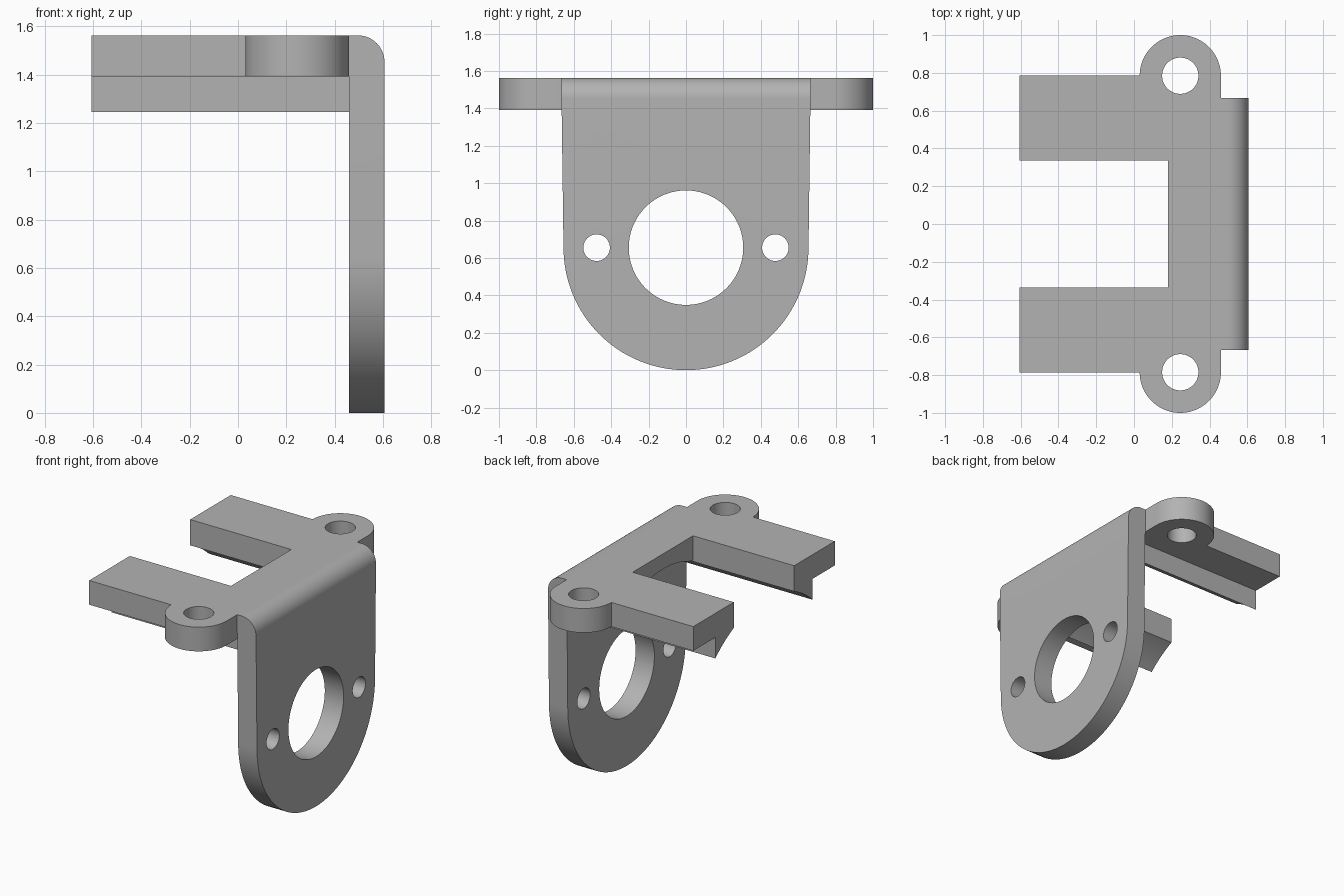
import bpy, bmesh
from math import pi, sin, cos
from mathutils import Vector

cube = bpy.data.objects.get("Cube")
if cube:
    bpy.data.objects.remove(cube, do_unlink=True)

grey = bpy.data.materials.new("plain grey")
grey.use_nodes = True
colour = (0.45, 0.45, 0.45, 1)
grey.diffuse_color = colour
grey.node_tree.nodes["Principled BSDF"].inputs["Base Color"].default_value = colour

BACK, INNER, OUTER = -0.606, 0.46, 0.606   # arm tips, plate inner and outer face
LOW, TOP = 1.392, 1.562                    # deck underside and top
HOLE_Z = 0.655                             # height of the large hole
EAR_X, EAR_Y, EAR_R = 0.245, 0.785, 0.215


def arc(cx, cy, r, start, end, n):
    return [(cx + r * cos(start + (end - start) * i / n),
             cy + r * sin(start + (end - start) * i / n)) for i in range(n + 1)]


def extrude(name, points, axis, lo, hi):
    """Extrude an XY outline along z, or a YZ outline along x."""
    bm = bmesh.new()
    place = (lambda a, b: (a, b, lo)) if axis == "z" else (lambda a, b: (lo, a, b))
    face = bm.faces.new([bm.verts.new(place(a, b)) for a, b in points])
    new = bmesh.ops.extrude_face_region(bm, geom=[face])["geom"]
    shift = Vector((0, 0, hi - lo) if axis == "z" else (hi - lo, 0, 0))
    bmesh.ops.translate(bm, vec=shift, verts=[v for v in new if isinstance(v, bmesh.types.BMVert)])
    bmesh.ops.recalc_face_normals(bm, faces=bm.faces)
    mesh = bpy.data.meshes.new(name)
    bm.to_mesh(mesh)
    bm.free()
    mesh.materials.append(grey)
    obj = bpy.data.objects.new(name, mesh)
    bpy.context.collection.objects.link(obj)
    return obj


def combine(target, tool, operation):
    mod = target.modifiers.new(operation.lower(), "BOOLEAN")
    mod.operation, mod.solver, mod.object = operation, "EXACT", tool
    bpy.context.view_layer.objects.active = target
    bpy.ops.object.modifier_apply(modifier=mod.name)
    bpy.data.objects.remove(tool, do_unlink=True)


def drill(target, a, b, r, axis, lo, hi):
    circle = arc(a, b, r, 0, 2 * pi, 96)[:-1]
    combine(target, extrude("cutter", circle, axis, lo, hi), "DIFFERENCE")


# Deck: two arms, a cross web and two rounded ears
half = [(0.18, 0.335), (BACK, 0.335), (BACK, EAR_Y)]
half += arc(EAR_X, EAR_Y, EAR_R, pi, 0, 40)
half += [(INNER, 0.665)]
outline = half + [(x, -y) for x, y in reversed(half)]
deck = extrude("deck", outline, "z", LOW, TOP)

# Ribs under the arms, hollowed together with the web by one round channel
for side in (-1, 1):
    rib = [(side * y, z) for y, z in ((0.335, 1.245), (0.54, 1.245), (0.54, 1.5), (0.335, 1.5))]
    combine(deck, extrude("rib", rib, "x", BACK, INNER), "UNION")
drill(deck, 0, HOLE_Z, 0.8, "x", -1, 1)

# Upright plate with a round foot and a rounded bend on top
profile = [(0.667, TOP)] + arc(0, HOLE_Z, 0.655, 0, -pi, 64) + [(-0.667, TOP)]
bracket = extrude("bracket", profile, "x", INNER, OUTER)
bm = bmesh.new()
bm.from_mesh(bracket.data)
bend = [e for e in bm.edges if all(v.co.x > 0.6 and v.co.z > 1.5 for v in e.verts)]
bmesh.ops.bevel(bm, geom=bend, offset=0.11, segments=14, profile=0.5, affect="EDGES")
bm.to_mesh(bracket.data)
bm.free()

# Join the deck to the plate, then drill all holes
combine(bracket, deck, "UNION")
drill(bracket, 0, HOLE_Z, 0.306, "x", 0.3, 0.8)
for side in (-1, 1):
    drill(bracket, side * 0.478, HOLE_Z, 0.071, "x", 0.3, 0.8)
    drill(bracket, EAR_X, side * EAR_Y, 0.096, "z", 1.2, 1.8)

bpy.ops.object.select_all(action="DESELECT")
bracket.select_set(True)
bpy.context.view_layer.objects.active = bracket
bpy.ops.object.shade_smooth_by_angle(angle=0.5)
